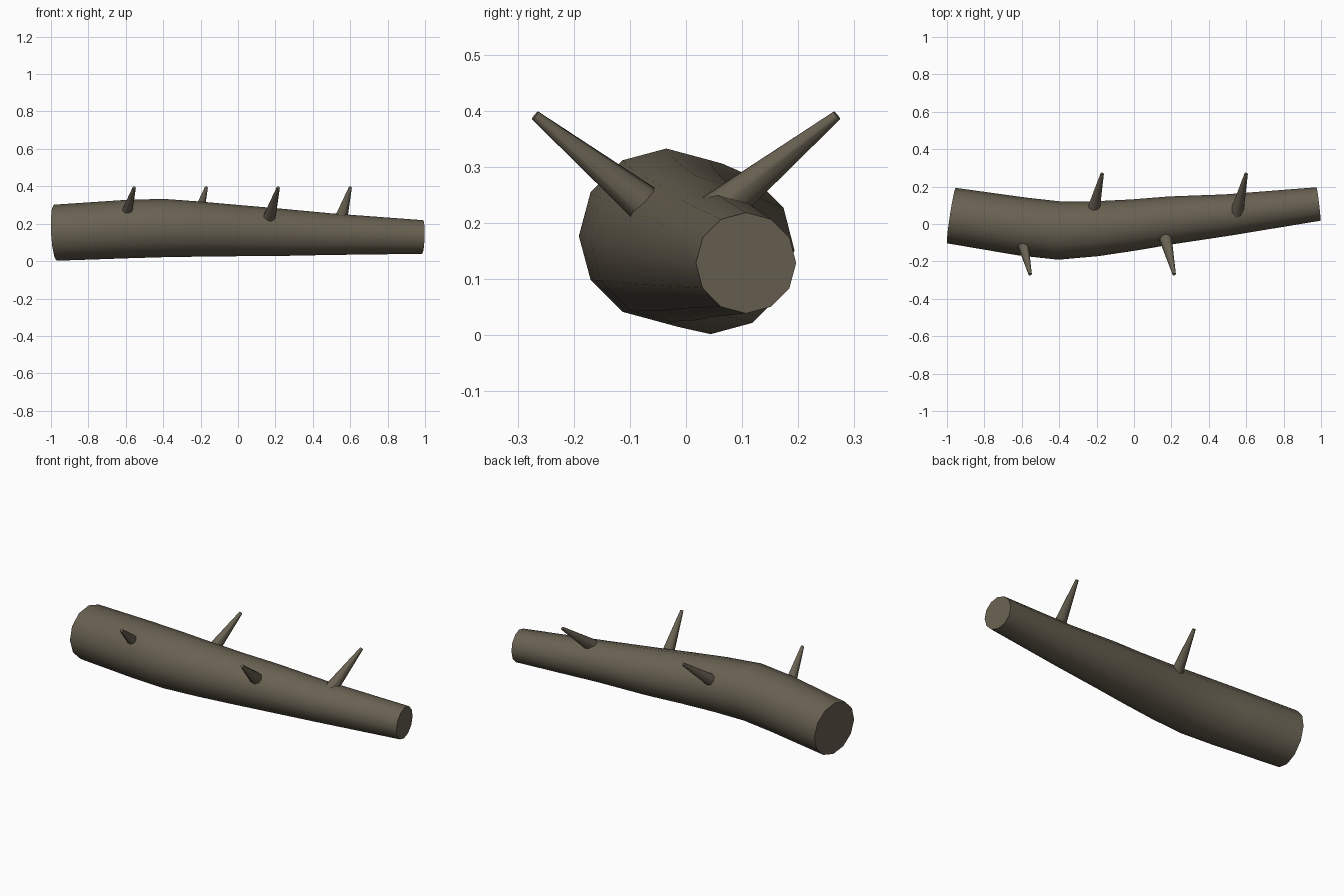
import bpy, bmesh, math
from mathutils import Vector

if "Cube" in bpy.data.objects:
    bpy.data.objects.remove(bpy.data.objects["Cube"])

bark = bpy.data.materials.new("bark brown")
bark.diffuse_color = (0.14, 0.12, 0.084, 1)
bark.use_nodes = True
bark.node_tree.nodes["Principled BSDF"].inputs["Base Color"].default_value = bark.diffuse_color


def tube(name, path, sides):
    """Capped tapered tube through (centre, radius) rings, each ring square to the path."""
    bm = bmesh.new()
    pts = [Vector(p) for p, r in path]
    rings = []
    for i, (p, r) in enumerate(path):
        t = (pts[min(i + 1, len(pts) - 1)] - pts[max(i - 1, 0)]).normalized()
        side = Vector((0, 0, 1)).cross(t).normalized()
        up = t.cross(side)
        rings.append([bm.verts.new(pts[i] + r * (math.cos(a) * side + math.sin(a) * up))
                      for a in (2 * math.pi * k / sides for k in range(sides))])
    for a, b in zip(rings, rings[1:]):
        for k in range(sides):
            n = (k + 1) % sides
            bm.faces.new((a[k], a[n], b[n], b[k]))
    bm.faces.new(rings[0])
    bm.faces.new(rings[-1])
    bmesh.ops.recalc_face_normals(bm, faces=bm.faces)
    me = bpy.data.meshes.new(name)
    bm.to_mesh(me)
    bm.free()
    me.materials.append(bark)
    ob = bpy.data.objects.new(name, me)
    bpy.context.collection.objects.link(ob)
    bpy.ops.object.select_all(action='DESELECT')
    ob.select_set(True)
    bpy.context.view_layer.objects.active = ob
    bpy.ops.object.shade_smooth_by_angle(angle=math.radians(50))
    return ob


# Bent, tapering log
tube("log", [
    ((-0.977, 0.045, 0.152), 0.150),
    ((-0.60, -0.013, 0.171), 0.156),
    ((-0.40, -0.035, 0.177), 0.156),
    ((-0.20, -0.025, 0.171), 0.147),
    ((0.00, -0.005, 0.163), 0.137),
    ((0.20, 0.020, 0.155), 0.128),
    ((0.50, 0.048, 0.144), 0.111),
    ((0.987, 0.107, 0.129), 0.090)], 12)

# Branch stubs, alternating front and back
for i, tip_x in enumerate((-0.555, -0.17, 0.215, 0.60)):
    s = -1 if i % 2 == 0 else 1
    tube(f"branch_stub_{i + 1}", [
        ((tip_x - 0.058, s * 0.03, 0.199), 0.040),
        ((tip_x, s * 0.269, 0.392), 0.009)], 8)
